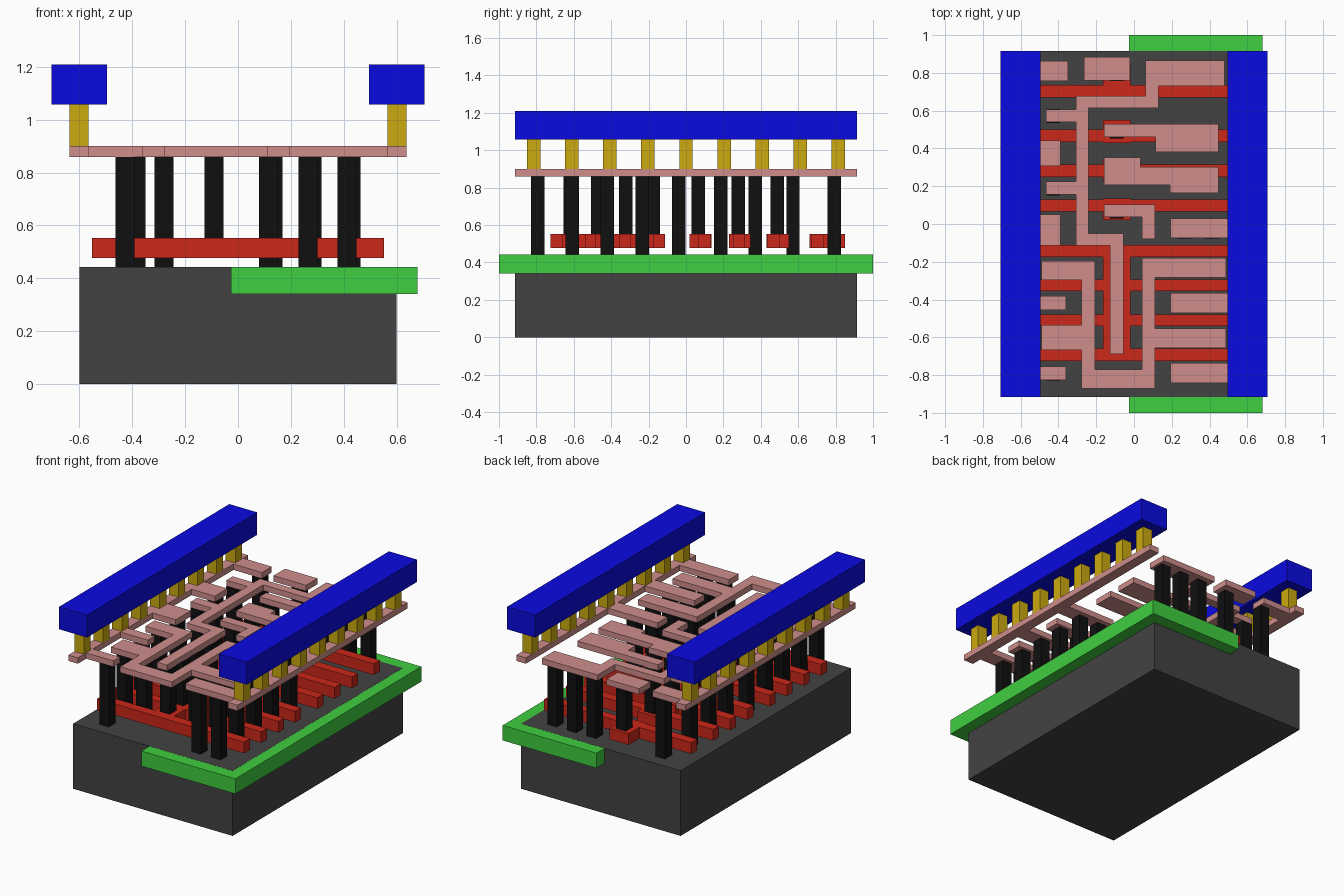
import bpy, bmesh

if "Cube" in bpy.data.objects:
    bpy.data.objects.remove(bpy.data.objects["Cube"])

# Layer heights
SUB_TOP, WELL_BOT = 0.443, 0.34
POLY = (0.477, 0.553)
METAL1 = (0.86, 0.90)
METAL2 = (1.057, 1.21)
HALF_Y = 0.915


def material(name, rgb):
    m = bpy.data.materials.new(name)
    m.diffuse_color = (*rgb, 1)
    m.use_nodes = True
    m.node_tree.nodes["Principled BSDF"].inputs["Base Color"].default_value = m.diffuse_color
    return m


DARK = material("substrate_grey", (0.055, 0.055, 0.055))
GREEN = material("well_green", (0.05, 0.62, 0.05))
RED = material("gate_red", (0.6, 0.02, 0.01))
BLACK = material("contact_black", (0.005, 0.005, 0.005))
PINK = material("lower_metal_pink", (0.62, 0.27, 0.26))
GOLD = material("via_gold", (0.6, 0.4, 0.005))
BLUE = material("upper_metal_blue", (0.003, 0.003, 0.75))


def slab(name, coords, z, mat):
    """Extrude right-angled outline given as alternating x, y turns."""
    n = len(coords) // 2
    pts = []
    for i in range(n):
        x, y = coords[2 * i], coords[2 * i + 1]
        pts += [(x, y), (coords[(2 * i + 2) % (2 * n)], y)]
    bm = bmesh.new()
    face = bm.faces.new([bm.verts.new((x, y, z[0])) for x, y in pts])
    ext = bmesh.ops.extrude_face_region(bm, geom=[face], use_keep_orig=True)
    for v in ext["geom"]:
        if isinstance(v, bmesh.types.BMVert):
            v.co.z = z[1]
    bmesh.ops.recalc_face_normals(bm, faces=bm.faces)
    me = bpy.data.meshes.new(name)
    bm.to_mesh(me)
    bm.free()
    me.materials.append(mat)
    ob = bpy.data.objects.new(name, me)
    bpy.context.collection.objects.link(ob)
    return ob


def box(name, x0, x1, y0, y1, z, mat):
    # two opposite corners of a rectangle
    return slab(name, [x0, y0, x1, y1], z, mat)


def post(name, x, y, z, mat, r=0.036):
    return box(name, x - r, x + r, y - r, y + r, z, mat)


# Base block and well
box("substrate", -0.6, 0.6, -HALF_Y, HALF_Y, (0, SUB_TOP), DARK)
box("well", -0.027, 0.68, -1, 1, (WELL_BOT, SUB_TOP - 0.0005), GREEN)

# Upper gate bars, each with a contact pad
L, R, XL, XR = -0.553, 0.553, -0.163, -0.018
for i, (b0, b1, p0, p1) in enumerate([(0.67, 0.735, 0.66, 0.85), (0.435, 0.5, 0.43, 0.55),
                                      (0.25, 0.315, 0.23, 0.345), (0.065, 0.13, 0.02, 0.135)]):
    slab(f"gate_bar_{i}", [L, b0, XL, p0, XR, b0, R, b1, XR, p1, XL, b1], POLY, RED)

# Lower gate comb: four bars joined by a spine
bars = [(-0.725, -0.66), (-0.54, -0.48), (-0.355, -0.295), (-0.175, -0.112)]
comb = [L, bars[0][0]]
for k in range(4):
    comb += [R, bars[k][1]]
    if k < 3:
        comb += [XR, bars[k + 1][0]]
for k in (3, 2, 1):
    comb += [L, bars[k][0], XL, bars[k - 1][1]]
slab("gate_comb", comb, POLY, RED)


# Power rails with inward straps (tip x, low y, high y)
def rail(name, side, straps):
    out, inner = side * 0.637, side * 0.565
    c = [out, -HALF_Y]
    for tip, lo, hi in straps:
        c += [inner, lo, tip, hi]
    slab(name, c + [inner, HALF_Y], METAL1, PINK)


rail("left_rail", -1, [(-0.36, -0.825, -0.755), (-0.36, -0.455, -0.382), (-0.39, -0.113, 0.05),
                       (-0.39, 0.307, 0.443), (-0.35, 0.757, 0.862)])
rail("right_rail", 1, [(0.193, -0.842, -0.737), (0.193, -0.472, -0.366), (0.193, -0.075, 0.03)])

# Lower metal wiring
wires = {
    "inner_wire": [.06, .865, .48, .73, .13, .615, -.24, -.05, -.055, -.687, -.127, -.113,
                   -.308, .155, -.465, .225, -.308, .54, -.465, .607, -.308, .677],
    "output_wire": [-.49, -.197, -.206, -.77, .042, -.18, .487, -.282, .111, -.552, .487, -.657,
                    .111, -.87, -.278, -.667, -.49, -.535, -.278, -.297],
    "input_wire_0": [-.265, .76, -.02, .883],
    "input_wire_1": [-.16, .46, .113, .38, .447, .53],
    "input_wire_2": [-.16, .207, .19, .163, .447, .302, .035, .353],
    "input_wire_3": [-.16, .037, .042, -.08, .111, .102],
}
for name, c in wires.items():
    slab(name, c, METAL1, PINK)

# Contacts down to the substrate: row y -> x positions
rows = [(0.793, (-0.387, 0.132, 0.28, 0.428)), (0.572, (-0.428,)), (0.37, (-0.428,)),
        (0.187, (-0.428,)), (-0.04, (-0.428, 0.265, 0.413)),
        (-0.235, (-0.428, -0.28, 0.115, 0.265, 0.413)), (-0.42, (-0.428, 0.265, 0.413)),
        (-0.607, (-0.428, -0.28, 0.115, 0.265, 0.413)), (-0.793, (-0.428, 0.265, 0.413))]
for y, xs in rows:
    for x in xs:
        post("substrate_contact", x, y, (SUB_TOP, METAL1[0]), BLACK)

# Contacts down to the gates
for y in (0.793, 0.488, 0.28, 0.065, -0.175, -0.323, -0.471, -0.619):
    post("gate_contact", -0.091, y, (POLY[1], METAL1[0]), BLACK)

# Vias and upper metal straps on both sides
for side, label in ((-1, "left"), (1, "right")):
    for k in range(-4, 5):
        post(f"{label}_via", side * 0.601, k * 0.2035, (METAL1[1], METAL2[0]), GOLD)
    box(f"{label}_upper_strap", side * 0.496, side * 0.706, -HALF_Y, HALF_Y, METAL2, BLUE)
